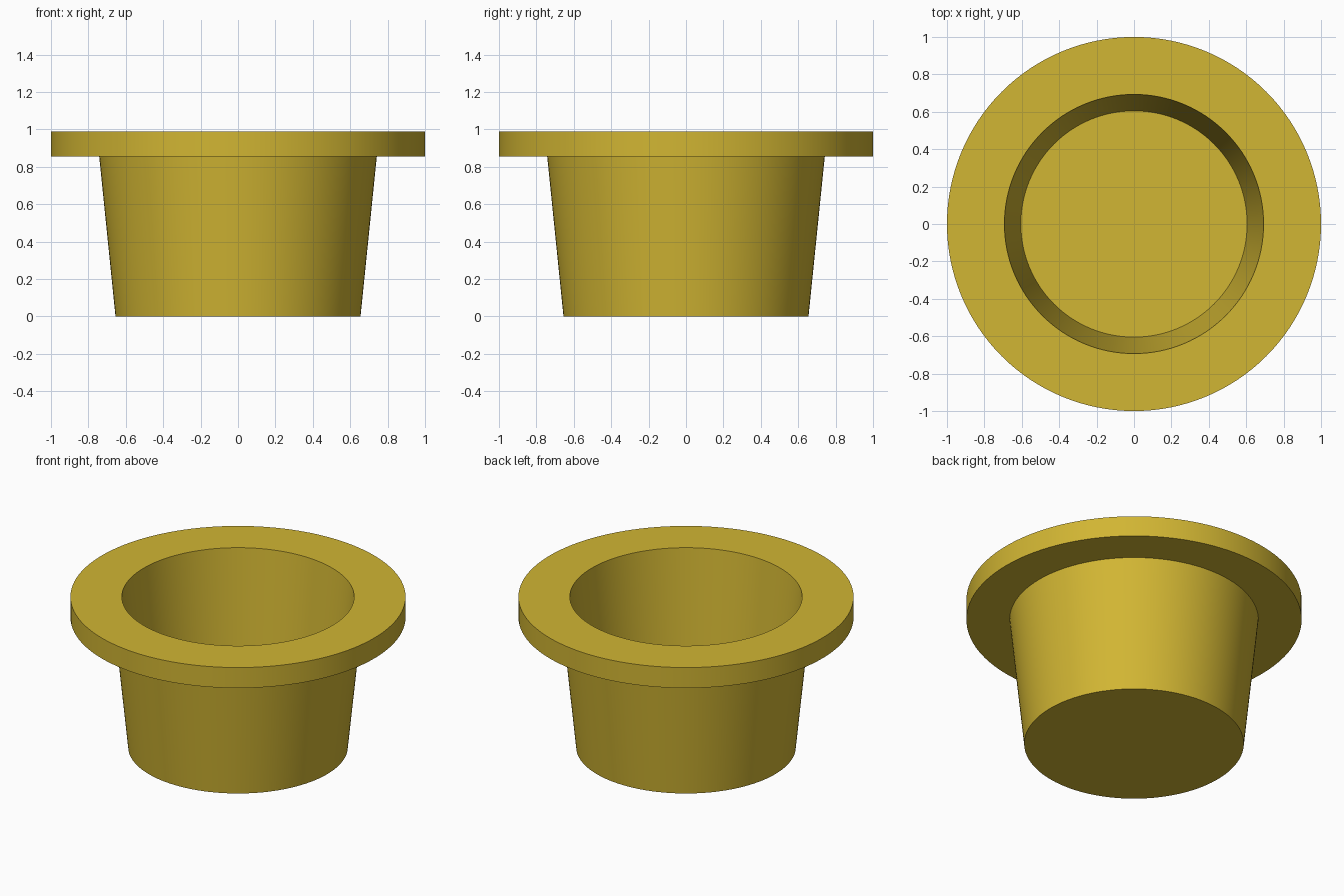
import bpy
import bmesh
import math

if "Cube" in bpy.data.objects:
    bpy.data.objects.remove(bpy.data.objects["Cube"])

SEGMENTS = 128

# Half cross-section (radius, height): underside, tapered wall, flange, bore, floor
PROFILE = [
    (0.0, 0.0), (0.655, 0.0), (0.742, 0.855),
    (1.0, 0.855), (1.0, 0.99),
    (0.693, 0.99), (0.605, 0.13), (0.0, 0.13),
]

mustard = bpy.data.materials.new("mustard_yellow")
mustard.diffuse_color = (0.64, 0.465, 0.033, 1.0)
mustard.use_nodes = True
mustard.node_tree.nodes["Principled BSDF"].inputs["Base Color"].default_value = mustard.diffuse_color


def lathe(name, profile, material):
    """Spin a profile around the z axis into a closed solid."""
    bm = bmesh.new()
    verts = [bm.verts.new((r, 0.0, z)) for r, z in profile]
    edges = [bm.edges.new(pair) for pair in zip(verts, verts[1:])]
    bmesh.ops.spin(bm, geom=verts + edges, cent=(0, 0, 0), axis=(0, 0, 1),
                   angle=math.tau, steps=SEGMENTS, use_merge=True)
    bmesh.ops.remove_doubles(bm, verts=bm.verts[:], dist=1e-4)
    bmesh.ops.recalc_face_normals(bm, faces=bm.faces[:])
    mesh = bpy.data.meshes.new(name)
    bm.to_mesh(mesh)
    bm.free()
    mesh.materials.append(material)
    obj = bpy.data.objects.new(name, mesh)
    bpy.context.collection.objects.link(obj)
    return obj


# Flanged cup with a closed bottom
cup = lathe("flanged_cup", PROFILE, mustard)
bpy.context.view_layer.objects.active = cup
cup.select_set(True)
bpy.ops.object.shade_smooth_by_angle(angle=math.radians(30))
